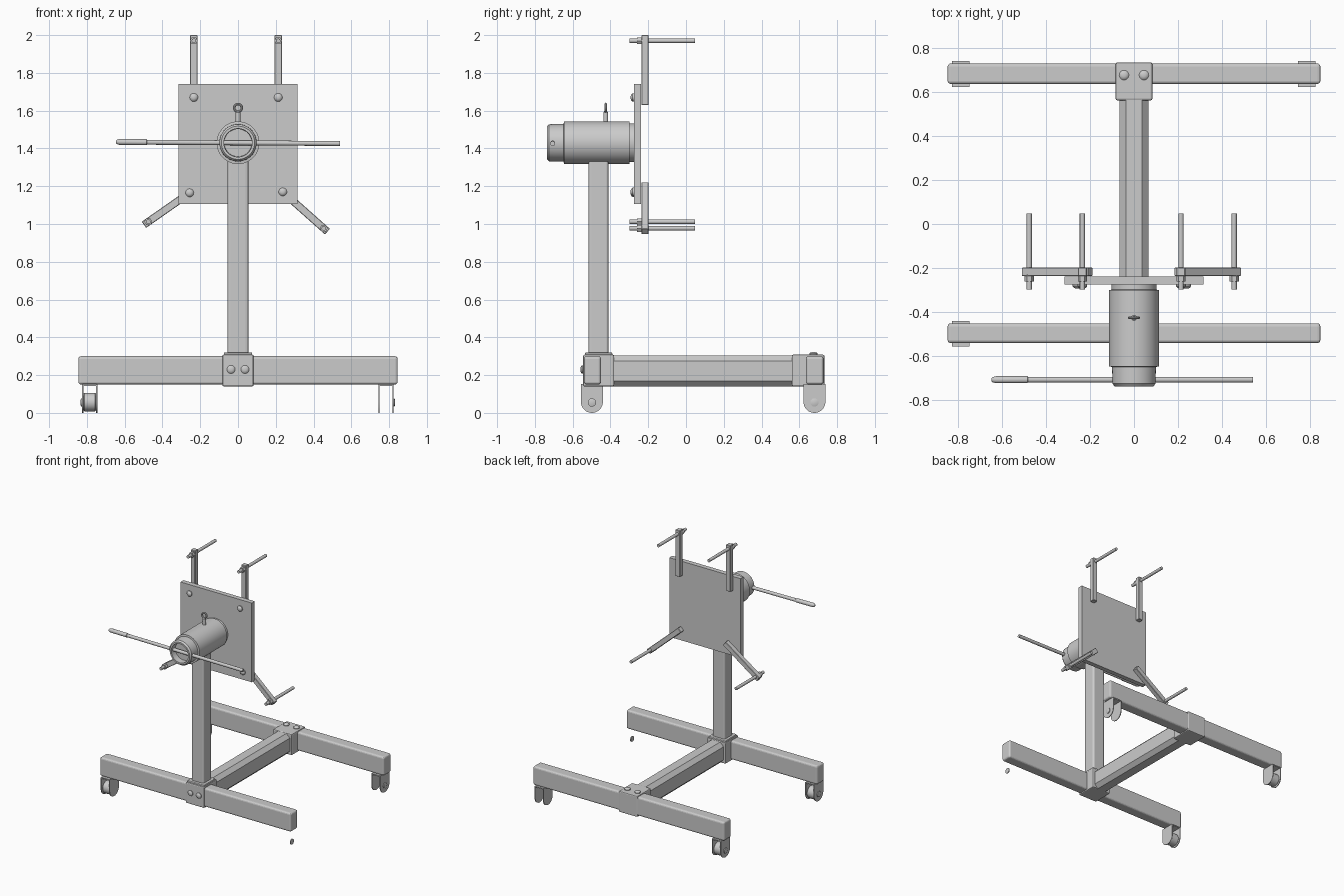
import bpy, bmesh, math
from mathutils import Vector

if "Cube" in bpy.data.objects:
    bpy.data.objects.remove(bpy.data.objects["Cube"])


def finish(name, bm, bevel=0.0, segments=3, smooth=True):
    bmesh.ops.recalc_face_normals(bm, faces=bm.faces)
    me = bpy.data.meshes.new(name)
    bm.to_mesh(me)
    bm.free()
    ob = bpy.data.objects.new(name, me)
    bpy.context.collection.objects.link(ob)
    if bevel:
        mod = ob.modifiers.new("bevel", 'BEVEL')
        mod.width, mod.segments = bevel, segments
        mod.limit_method = 'ANGLE'
    if smooth:
        bpy.ops.object.select_all(action='DESELECT')
        ob.select_set(True)
        bpy.context.view_layer.objects.active = ob
        bpy.ops.object.shade_smooth_by_angle(angle=math.radians(35))
    return ob


def box(name, x, y, z, bevel=0.0, segments=3):
    bm = bmesh.new()
    bmesh.ops.create_cube(bm, size=1)
    for v in bm.verts:
        v.co = Vector([(r[0] + r[1]) / 2 + c * (r[1] - r[0]) for r, c in zip((x, y, z), v.co)])
    return finish(name, bm, bevel, segments, smooth=False)


def lathe(name, base, axis, profile, sides=32):
    """Revolve (distance along axis, radius) pairs; open ends are capped."""
    bm = bmesh.new()
    rot = Vector((0, 0, 1)).rotation_difference(Vector(axis))
    rings = []
    for h, r in profile:
        ring = []
        for i in range(sides):
            a = 2 * math.pi * i / sides
            p = Vector((r * math.cos(a), r * math.sin(a), h))
            ring.append(bm.verts.new(rot @ p + Vector(base)))
        rings.append(ring)
    for a, b in zip(rings, rings[1:]):
        for i in range(sides):
            j = (i + 1) % sides
            bm.faces.new((a[i], a[j], b[j], b[i]))
    bm.faces.new(rings[0])
    bm.faces.new(rings[-1])
    return finish(name, bm)


def rod(name, a, b, r, sides=20):
    a, b = Vector(a), Vector(b)
    return lathe(name, a, (b - a).normalized(), [(0, r), ((b - a).length, r)], sides)


def bolt(name, pos, axis, r=0.022, h=0.018):
    return lathe(name, pos, axis, [(-0.005, r), (h * .4, r), (h * .8, r * .75), (h, r * .35)], 20)


# base: two cross beams, spine and joining brackets
box("front_beam", (-.845, .845), (-.54, -.45), (.15, .30), .014)
box("rear_beam", (-.845, .845), (.635, .728), (.15, .30), .014)
box("spine_beam", (-.066, .066), (-.42, .60), (.14, .305), .03, 1)
box("front_bracket", (-.083, .083), (-.545, -.38), (.14, .308), .008, 2)
box("rear_bracket", (-.083, .083), (.56, .733), (.14, .308), .008, 2)
for s in (-1, 1):
    bolt("rear_bracket_bolt", (s * .045, .675, .308), (0, 0, 1), .022, .014)
    bolt("front_bracket_bolt", (s * .037, -.545, .23), (0, -1, 0), .022, .014)

# upright post with collar
box("post_collar", (-.075, .075), (-.535, -.39), (.30, .32), .006, 2)
box("post", (-.055, .055), (-.515, -.41), (.30, 1.36), .014)


# casters
def fork_plate(x, y):
    bm = bmesh.new()
    r, c = .058, .058
    pts = [(y + r, .15)]
    pts += [(y + r * math.cos(t), c - r * math.sin(t)) for t in [math.pi * i / 16 for i in range(17)]]
    pts.append((y - r, .15))
    f = bm.faces.new([bm.verts.new((x - .003, p, z)) for p, z in pts])
    ext = bmesh.ops.extrude_face_region(bm, geom=[f])
    bmesh.ops.translate(bm, vec=(.006, 0, 0), verts=[g for g in ext['geom'] if isinstance(g, bmesh.types.BMVert)])
    finish("caster_fork_plate", bm)


def caster(x, y, wheel):
    s = 1 if x > 0 else -1
    for d in (-.037, .037):
        fork_plate(x + d, y)
    box("caster_top_plate", (x - .037, x + .037), (y - .058, y + .058), (.143, .152))
    lathe("caster_axle_nut", (x + s * .04, y, .055), (s, 0, 0), [(0, .022), (.006, .022), (.009, .012)], 16)
    if wheel:
        lathe("caster_wheel", (x - .034, y, .057), (1, 0, 0),
              [(0, .042), (.006, .049), (.062, .049), (.068, .042)])


caster(-.785, -.498, True)
caster(-.785, .68, True)
caster(.783, .68, False)
# the front right caster only has its axle nut
lathe("caster_axle_nut", (.822, -.498, .055), (1, 0, 0), [(0, .022), (.006, .022), (.009, .012)], 16)

# rotating head: lathed housing with recessed front
ZC = 1.43
lathe("head_housing", (0, -.736, ZC), (0, 1, 0),
      [(.05, .073), (0, .075), (0, .088), (.012, .098), (.088, .099), (.09, .113),
       (.436, .113), (.438, .103), (.47, .103)], 48)

# turning handle through the head
rod("handle_bar", (-.50, -.706, 1.433), (.54, -.706, 1.426), .013)
lathe("handle_grip", (-.48, -.706, 1.433), (-1, 0, 0.01),
      [(0, .012), (.004, .016), (.145, .016), (.16, .012), (.167, .005)], 20)

# eye-shaped locking pin on top
lathe("lock_pin", (0, -.425, 1.53), (0, 0, 1), [(0, .013), (.06, .013), (.068, .007)], 16)
bpy.ops.mesh.primitive_torus_add(location=(0, -.425, 1.615), rotation=(math.pi / 2, 0, 0),
                                 major_radius=.02, minor_radius=.007,
                                 major_segments=24, minor_segments=10)
bpy.context.object.name = "lock_pin_eye"
bpy.ops.object.shade_smooth_by_angle()

# mounting plate
box("mounting_plate", (-.316, .314), (-.275, -.237), (1.107, 1.74))


# adjustable arms, each with a bolt, a nut and a long pin
def arm(bolt_xz, pin_xz, back, beyond):
    b, p = Vector((bolt_xz[0], 0, bolt_xz[1])), Vector((pin_xz[0], 0, pin_xz[1]))
    d = (p - b).normalized()
    a, e = b - d * back, p + d * beyond
    side = Vector((d.z, 0, -d.x)) * .02
    bm = bmesh.new()
    bmesh.ops.create_cube(bm, size=1)
    mid, length = (a + e) / 2, (e - a).length
    for v in bm.verts:
        c = v.co.copy()
        v.co = mid + d * (c.x * length) + side * (c.z * 2) + Vector((0, -.217 + c.y * .039, 0))
    finish("mount_arm", bm, .003, 1, smooth=False)
    bolt("plate_bolt", (b.x, -.275, b.z), (0, -1, 0))
    rod("mount_pin", (p.x, -.298, p.z), (p.x, .048, p.z), .012)
    rod("mount_pin_nut", (p.x, -.26, p.z), (p.x, -.23, p.z), .021, 6)


arm((-.234, 1.67), (-.234, 1.97), .04, .03)
arm((.213, 1.67), (.213, 1.97), .04, .03)
arm((-.256, 1.165), (-.475, 1.012), .07, .028)
arm((.237, 1.17), (.454, .977), .055, .026)
